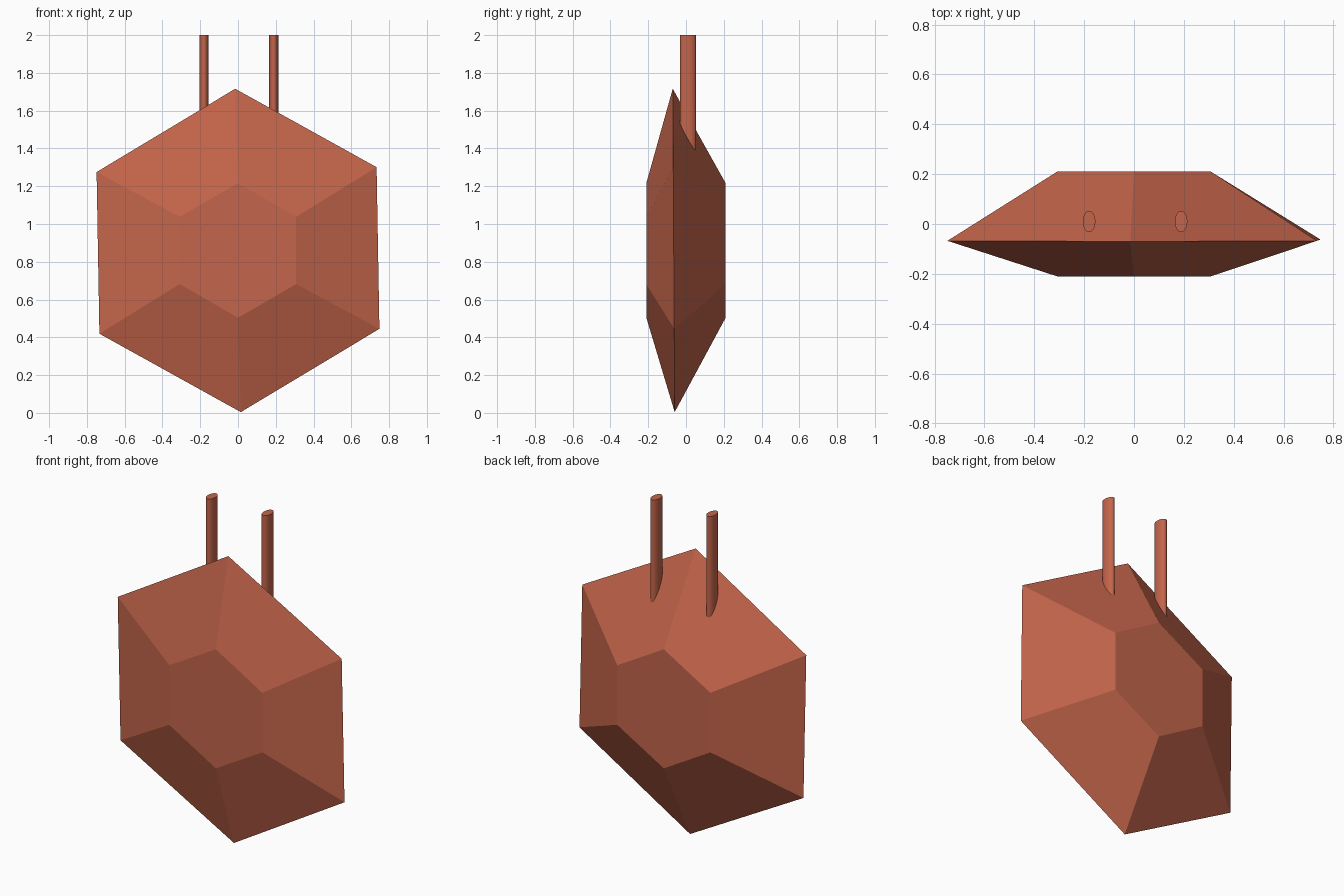
import bpy, bmesh
from math import cos, sin, radians

if "Cube" in bpy.data.objects:
    bpy.data.objects.remove(bpy.data.objects["Cube"])

CZ = 0.86
mat = bpy.data.materials.new("terracotta")
mat.diffuse_color = (0.55, 0.13, 0.07, 1)
mat.use_nodes = True
mat.node_tree.nodes["Principled BSDF"].inputs["Base Color"].default_value = mat.diffuse_color


def hexagon(bm, y, radius, twist=0.0, lean=0.0):
    ring = []
    for i in range(6):
        a = radians(90 + 60 * i + twist)
        z = radius * sin(a)
        ring.append(bm.verts.new((radius * cos(a), y + lean * z, CZ + z)))
    return ring


# Faceted body: small front hexagon, wide girdle, small back hexagon
bm = bmesh.new()
rings = [hexagon(bm, -0.21, 0.356),
         hexagon(bm, -0.065, 0.856, twist=1.0, lean=-0.006),
         hexagon(bm, 0.21, 0.356)]
bm.faces.new(rings[0])
bm.faces.new(rings[-1])
for a, b in zip(rings, rings[1:]):
    for i in range(6):
        j = (i + 1) % 6
        bm.faces.new((a[i], a[j], b[j], b[i]))
bmesh.ops.recalc_face_normals(bm, faces=bm.faces)
mesh = bpy.data.meshes.new("gem_body")
bm.to_mesh(mesh)
bm.free()
mesh.materials.append(mat)
bpy.context.collection.objects.link(bpy.data.objects.new("gem_body", mesh))

# Two oval hanging rods rising out of the upper back facets
bottom, top = 1.32, 2.0
for name, x in (("left_rod", -0.18), ("right_rod", 0.189)):
    bpy.ops.mesh.primitive_cylinder_add(vertices=32, radius=1, depth=top - bottom,
                                        location=(x, 0.01, (top + bottom) / 2))
    rod = bpy.context.object
    rod.name = name
    rod.scale = (0.025, 0.043, 1)
    bpy.ops.object.transform_apply(location=False, rotation=False, scale=True)
    bpy.ops.object.shade_smooth_by_angle(angle=radians(40))
    rod.data.materials.append(mat)
